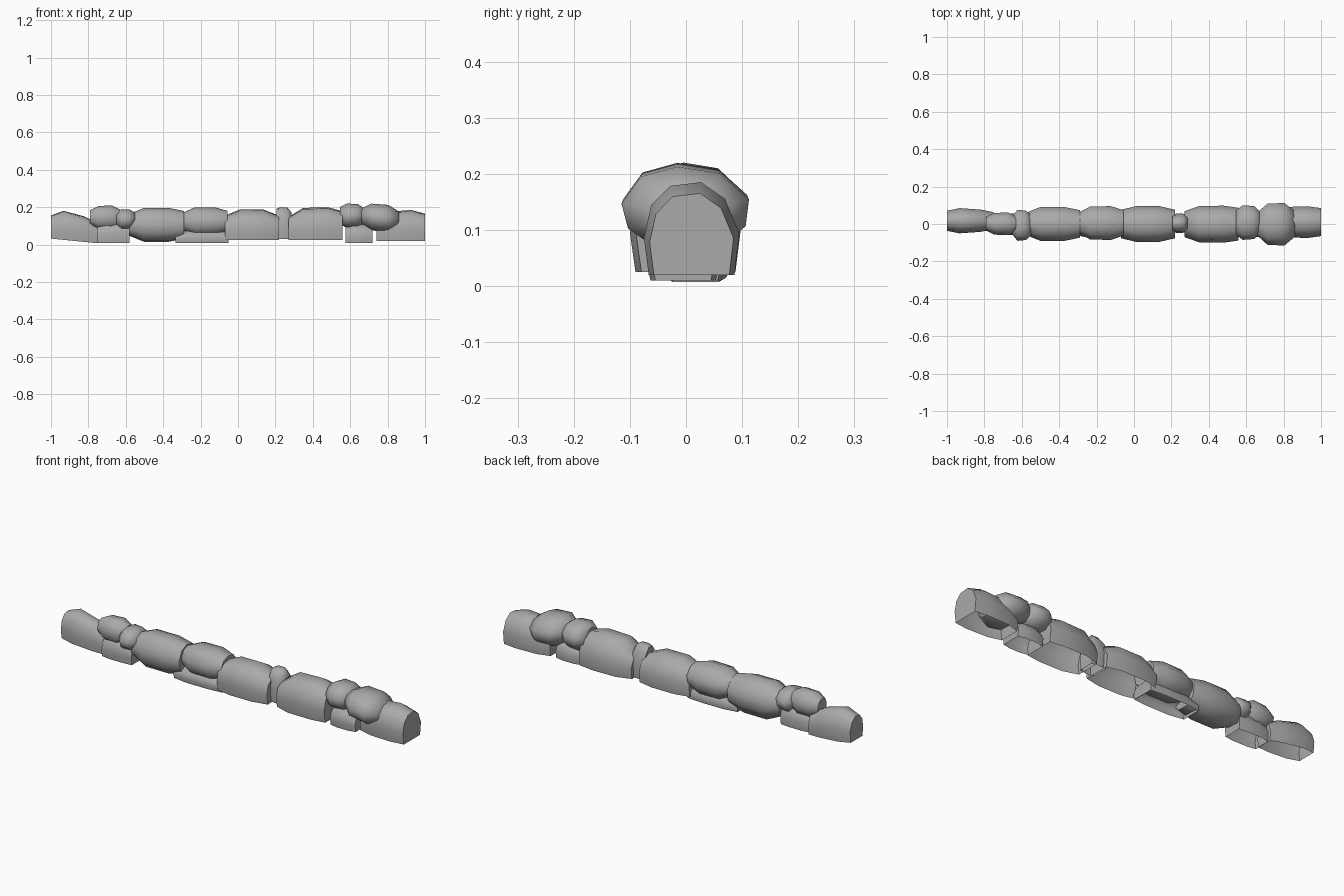
import bpy
import bmesh
import math

if "Cube" in bpy.data.objects:
    bpy.data.objects.remove(bpy.data.objects["Cube"], do_unlink=True)

stone_grey = bpy.data.materials.new("stone_grey")
stone_grey.use_nodes = True
grey = (0.4, 0.4, 0.4, 1)
stone_grey.diffuse_color = grey
stone_grey.node_tree.nodes["Principled BSDF"].inputs["Base Color"].default_value = grey

# Cross-sections as (width, height) fractions: a ground stone is an open arch
ARCH = [(-.9, 0), (-1, .4), (-.85, .75), (-.45, .96), (.2, 1), (.7, .82), (1, .45), (.9, 0)]
ROUND = [(-.5, .03), (-.9, .25), (-1, .55), (-.7, .88), (-.15, 1), (.5, .92), (.95, .6), (.9, .28), (.5, 0)]
STEPS = (0, .27, .72, 1)


def stone(name, x, y, z, scales, grounded=False, tilt=0):
    """Loft four cross-sections along x, each with its own scale."""
    bm = bmesh.new()
    section = ARCH if grounded else ROUND
    centre, half = (y[0] + y[1]) / 2, (y[1] - y[0]) / 2
    height = z[1] - z[0]
    rings = []
    for step, scale in zip(STEPS, scales):
        ring = []
        for width, up in section:
            if grounded:
                h = up * scale
            else:
                h = .5 + (up - .5) * scale
            px = x[0] + (x[1] - x[0]) * step
            pz = z[0] + height * h + tilt * (.5 - step)
            ring.append(bm.verts.new((px, centre + half * width * scale, pz)))
        rings.append(ring)
    count = len(section)
    for a, b in zip(rings, rings[1:]):
        for i in range(count - 1 if grounded else count):
            j = (i + 1) % count
            bm.faces.new((a[i], a[j], b[j], b[i]))
    bm.faces.new(rings[0][::-1])
    bm.faces.new(rings[-1])
    bmesh.ops.recalc_face_normals(bm, faces=bm.faces)
    # An open shell needs its normals checked against the outward direction
    bm.faces.ensure_lookup_table()
    if bm.faces[-1].normal.x < 0:
        bmesh.ops.reverse_faces(bm, faces=bm.faces)
    mesh = bpy.data.meshes.new(name)
    bm.to_mesh(mesh)
    bm.free()
    mesh.materials.append(stone_grey)
    obj = bpy.data.objects.new(name, mesh)
    bpy.context.collection.objects.link(obj)
    bpy.ops.object.select_all(action="DESELECT")
    obj.select_set(True)
    bpy.context.view_layer.objects.active = obj
    bpy.ops.object.shade_smooth_by_angle(angle=math.radians(60))


# Right end of the row
stone("right_end_stone", (-1, -.75), (-.05, .085), (.02, .175), (.8, 1, .88, .68), True, .025)
stone("right_upper_stone", (-.79, -.63), (-.06, .065), (.08, .21), (.6, .95, 1, .65))
stone("right_lower_stone", (-.755, -.58), (-.06, .055), (.01, .12), (.85, 1, 1, .9), True)
stone("right_wedge_stone", (-.65, -.55), (-.09, .08), (.08, .19), (.6, 1, .95, .65))

# Middle of the row
stone("right_long_stone", (-.58, -.29), (-.09, .095), (.015, .197), (.65, 1, 1, .82))
stone("middle_cap_stone", (-.3, -.055), (-.085, .1), (.045, .2), (.6, .98, 1, .75))
stone("middle_base_stone", (-.335, -.05), (-.07, .07), (.01, .08), (.8, 1, 1, .9), True)
stone("middle_long_stone", (-.07, .22), (-.095, .095), (.025, .187), (.8, 1, 1, .8), True)
stone("narrow_upright_stone", (.205, .285), (-.047, .055), (.03, .2), (.95, 1, 1, .85), True)
stone("left_long_stone", (.27, .56), (-.1, .098), (.025, .2), (.7, .98, 1, .88), True)

# Left end of the row
stone("left_wedge_stone", (.545, .68), (-.085, .105), (.09, .22), (.7, 1, .95, .55))
stone("left_lower_stone", (.575, .72), (-.07, .06), (.01, .11), (.85, 1, 1, .85), True)
stone("left_upper_stone", (.66, .86), (-.115, .118), (.07, .217), (.55, .97, 1, .6), False, .02)
stone("left_end_stone", (.74, 1), (-.075, .095), (.02, .185), (.7, .95, 1, .88), True)
